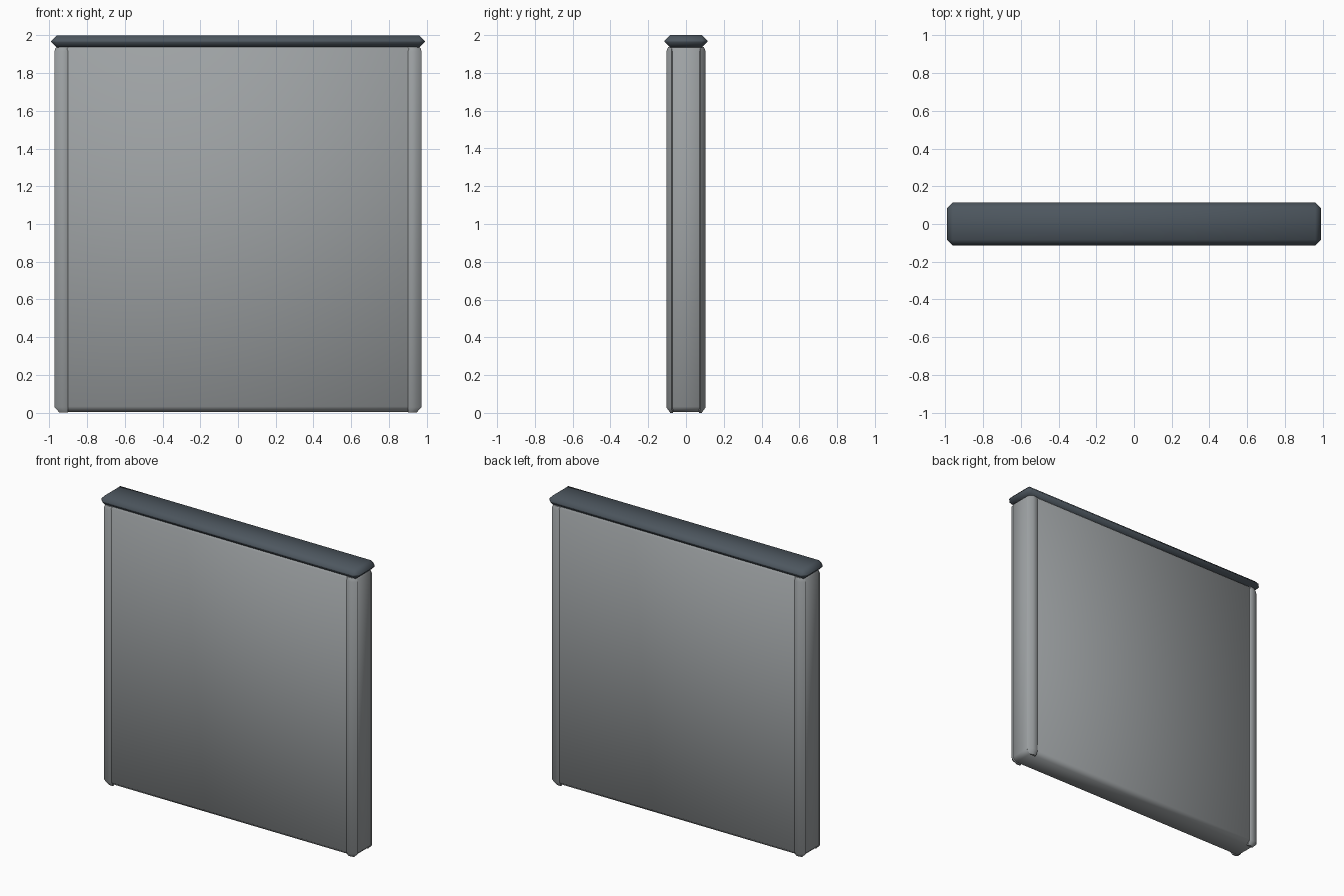
import bpy, bmesh, math

if "Cube" in bpy.data.objects:
    bpy.data.objects.remove(bpy.data.objects["Cube"])


def material(name, rgb):
    m = bpy.data.materials.new(name)
    m.diffuse_color = (*rgb, 1)
    m.use_nodes = True
    m.node_tree.nodes["Principled BSDF"].inputs["Base Color"].default_value = m.diffuse_color
    return m


GREY = material("stone_grey", (0.34, 0.36, 0.37))
DARK = material("dark_slate", (0.075, 0.095, 0.115))


def finish(name, bm, mat):
    bmesh.ops.recalc_face_normals(bm, faces=bm.faces)
    mesh = bpy.data.meshes.new(name)
    bm.to_mesh(mesh)
    bm.free()
    mesh.materials.append(mat)
    ob = bpy.data.objects.new(name, mesh)
    bpy.context.collection.objects.link(ob)
    bpy.ops.object.select_all(action='DESELECT')
    ob.select_set(True)
    bpy.context.view_layer.objects.active = ob
    bpy.ops.object.shade_smooth_by_angle(angle=math.radians(50))
    return ob


def chamfered_box(name, half_x, half_y, z0, z1, chamfer, mat):
    bm = bmesh.new()
    bmesh.ops.create_cube(bm, size=2)
    for v in bm.verts:
        v.co = (v.co.x * half_x, v.co.y * half_y, z1 if v.co.z > 0 else z0)
    bmesh.ops.bevel(bm, geom=bm.edges[:], offset=chamfer, segments=1,
                    profile=0.5, affect='EDGES')
    return finish(name, bm, mat)


def corner_trim(name, sx, sy):
    # Thin chamfered strip wrapped round one vertical corner of the panel
    ox, oy = 0.90, 0.07
    profile = [(0.90, 0.07), (0.90, 0.098), (0.908, 0.104), (0.945, 0.104),
               (0.973, 0.078), (0.965, 0.07)]
    bm = bmesh.new()
    rings = []
    for z, fx, fy in [(0, 0.62, 0.4), (0.03, 1, 1), (1.915, 1, 1), (1.938, 0.8, 0.7)]:
        rings.append([bm.verts.new((sx * (ox + (x - ox) * fx),
                                    sy * (oy + (y - oy) * fy), z))
                      for x, y in profile])
    n = len(profile)
    for a, b in zip(rings, rings[1:]):
        for i in range(n):
            j = (i + 1) % n
            bm.faces.new((a[i], a[j], b[j], b[i]))
    bm.faces.new(rings[0])
    bm.faces.new(rings[-1])
    return finish(name, bm, GREY)


# Main wall panel
chamfered_box("wall_panel", 0.97, 0.098, 0.005, 1.955, 0.028, GREY)

# Four corner trims
for sx, side in ((-1, "left"), (1, "right")):
    for sy, face in ((-1, "front"), (1, "back")):
        corner_trim(f"corner_trim_{face}_{side}", sx, sy)

# Coping cap along the top
chamfered_box("top_cap", 0.99, 0.113, 1.934, 2.0, 0.03, DARK)
